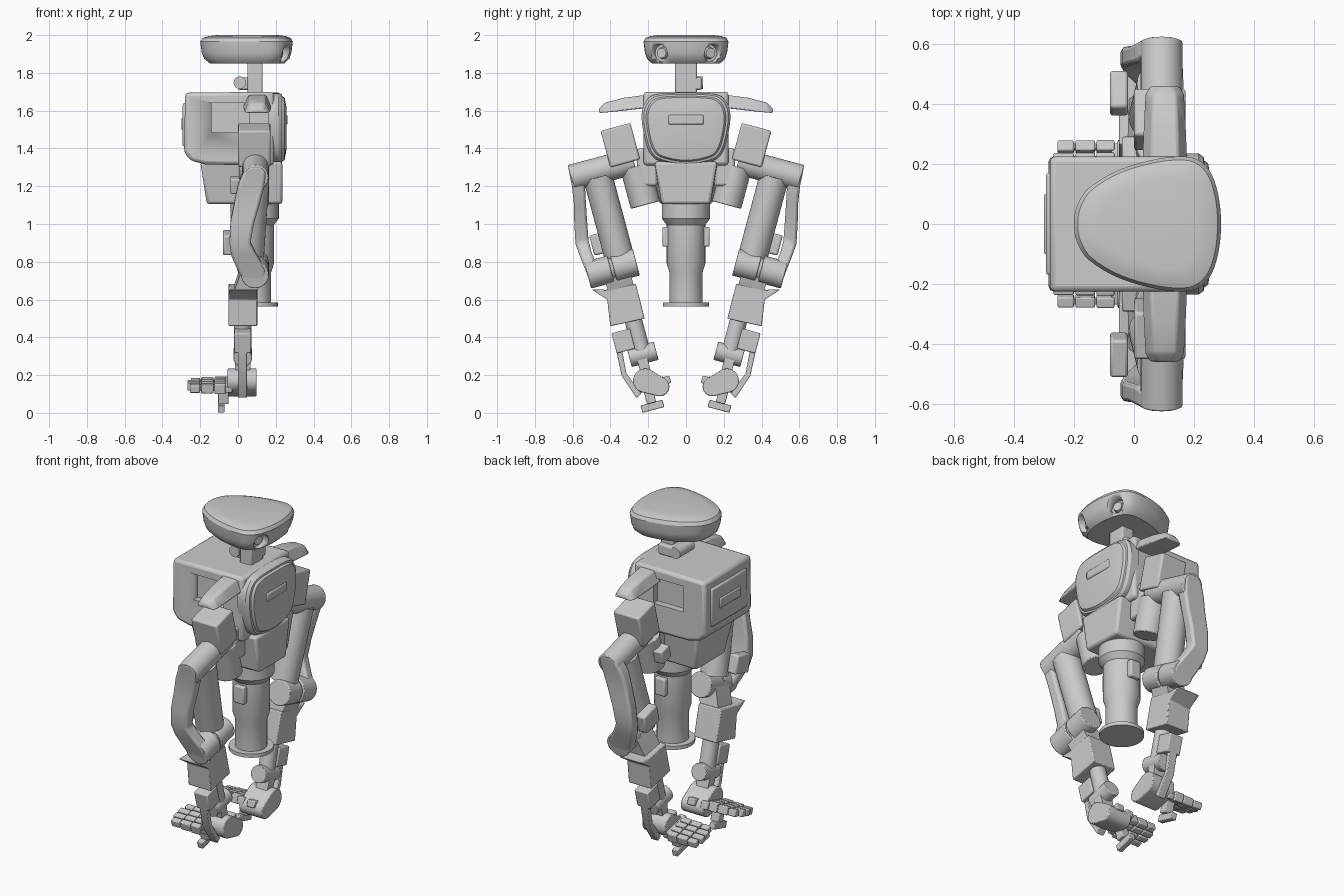
import bpy, bmesh, math
from mathutils import Matrix, Vector

if "Cube" in bpy.data.objects:
    bpy.data.objects.remove(bpy.data.objects["Cube"])

# Arm frame: local x = world x, local y = outward along the tilted shoulder, local z = up along the arm
T = math.radians(15)
C, S = math.cos(T), math.sin(T)
ARM = Matrix(((1, 0, 0, 0), (0, C, S, .47), (0, -S, C, 1.281), (0, 0, 0, 1)))
ID = Matrix.Identity(4)


def make(name, bm, M=ID, bevel=0, mirror=False, smooth=True):
    bm.transform(M)
    bmesh.ops.recalc_face_normals(bm, faces=bm.faces)
    for f in bm.faces:
        f.smooth = smooth
    for e in bm.edges:
        e.smooth = e.calc_face_angle(3) < math.radians(32)
    me = bpy.data.meshes.new(name)
    bm.to_mesh(me)
    bm.free()
    ob = bpy.data.objects.new(name, me)
    bpy.context.collection.objects.link(ob)
    if bevel:
        m = ob.modifiers.new("Bevel", 'BEVEL')
        m.width, m.segments, m.limit_method = bevel, 2, 'ANGLE'
    if mirror:
        m = ob.modifiers.new("Mirror", 'MIRROR')
        m.use_axis = (False, True, False)
        m.use_mirror_merge = False
    return ob


def loft(name, rings, **kw):
    bm = bmesh.new()
    rows = [[bm.verts.new(p) for p in r] for r in rings]
    n = len(rows[0])
    for a, b in zip(rows, rows[1:]):
        for i in range(n):
            bm.faces.new((a[i], a[(i + 1) % n], b[(i + 1) % n], b[i]))
    bm.faces.new(rows[0])
    bm.faces.new(rows[-1])
    return make(name, bm, **kw)


def box(name, lo, hi, **kw):
    (a, b, c), (d, e, f) = lo, hi
    return loft(name, [[(a, b, z), (d, b, z), (d, e, z), (a, e, z)] for z in (c, f)], **kw)


def cyl(name, p, q, r, r2=None, n=32, **kw):
    p, q = Vector(p), Vector(q)
    d = q - p
    bm = bmesh.new()
    bmesh.ops.create_cone(bm, cap_ends=True, segments=n, radius1=r,
                          radius2=r if r2 is None else r2, depth=d.length)
    bm.transform(Matrix.Translation((p + q) / 2) @ d.to_track_quat('Z', 'Y').to_matrix().to_4x4())
    return make(name, bm, **kw)


def circle(c, r, n=24):
    return [(c[0] + r * math.cos(i * math.tau / n), c[1] + r * math.sin(i * math.tau / n)) for i in range(n)]


def hull(name, pts, **kw):
    bm = bmesh.new()
    for p in pts:
        bm.verts.new(p)
    bmesh.ops.convex_hull(bm, input=bm.verts)
    bmesh.ops.dissolve_limit(bm, angle_limit=.01, verts=bm.verts, edges=bm.edges)
    return make(name, bm, **kw)


def closed_curve(half, k=4):
    # mirror a half outline (first and last point on the axis) and smooth it
    pts = half + [(a, -b) for a, b in half[-2:0:-1]]
    out, n = [], len(pts)
    for i in range(n):
        a, b, c, d = (Vector(pts[(i + j) % n]) for j in (-1, 0, 1, 2))
        for s in range(k):
            t = s / k
            out.append(.5 * (2 * b + (c - a) * t + (2 * a - 5 * b + 4 * c - d) * t * t
                             + (3 * b - a - 3 * c + d) * t ** 3))
    return out


def cut(ob, cutter):
    cutter.hide_render = True
    cutter.hide_set(True)
    cutter.display_type = 'WIRE'
    m = ob.modifiers.new("Cut", 'BOOLEAN')
    m.operation, m.solver, m.object = 'DIFFERENCE', 'EXACT', cutter


# Head: egg outline stacked in slices, with two eye sockets
egg = closed_curve([(.29, 0), (.28, .1), (.25, .18), (.19, .222), (.08, .217), (-.05, .18),
                    (-.15, .12), (-.19, .06), (-.2, 0)])
head = loft("head", [[(.06 + (p.x - .06) * s, p.y * s, z) for p in egg] for z, s in
                     ((1.85, .8), (1.875, .92), (1.91, .97), (1.965, 1), (1.985, .95), (1.995, .83), (2, .66))])
eye = Vector((.25, .14, 1.905))
look = Vector((math.cos(.4), math.sin(.4), 0))
cut(head, cyl("eye_socket_cutter", eye - look * .05, eye + look * .08, .046, mirror=True))
cyl("eye_lens", eye - look * .06, eye - look * .025, .034, .026, mirror=True)

# Neck
box("neck_post", (.05, -.057, 1.69), (.13, .057, 1.86), bevel=.008)
box("neck_joint_block", (.0, -.04, 1.71), (.13, .085, 1.775), bevel=.01)
cyl("neck_pivot", (.01, -.05, 1.748), (.01, .09, 1.748), .033)

# Torso case with recessed side windows
side = [(-.28, 1.695), (.19, 1.7), (.19, 1.31), (-.17, 1.315), (-.25, 1.335), (-.285, 1.38)]
torso = loft("torso_case", [[(x, y, z) for x, z in side] for y in (-.225, .225)], bevel=.018)
cut(torso, box("window_cutter", (-.14, .185, 1.485), (.06, .3, 1.64), mirror=True))
box("back_panel", (-.293, -.17, 1.41), (-.27, .17, 1.64), bevel=.01)
box("back_handle", (-.3, -.1, 1.5), (-.28, .1, 1.56), bevel=.006)

# Chest plate
chest = closed_curve([(1.695, 0), (1.69, .14), (1.66, .205), (1.58, .235), (1.45, .218),
                      (1.36, .18), (1.325, .11), (1.31, 0)])
loft("chest_plate", [[(x, p.y * s, 1.51 + (p.x - 1.51) * s) for p in chest] for x, s in
                     ((.16, 1), (.215, 1), (.232, .95), (.234, .9), (.247, .86), (.256, .6))])
box("chest_badge_bar", (.24, -.095, 1.525), (.263, .095, 1.578), bevel=.01)

# Abdomen and waist column
loft("abdomen", [[(a, -y, z), (b, -y * f, z), (b, y * f, z), (a, y, z)] for z, a, b, y, f in
                 ((1.105, -.165, .235, .14, .92), (1.33, -.2, .235, .18, .92))], bevel=.015)
prof = [(1.11, .128), (1.03, .128), (.995, .102), (.79, .102), (.745, .088), (.585, .088),
        (.585, .123), (.563, .123)]
loft("waist_column", [[(x, y, z) for x, y in circle((.088, 0), r, 40)] for z, r in prof])
box("waist_side_box", (.055, .08, .88), (.125, .125, .985), bevel=.008, mirror=True)

# Shoulder pads
loft("shoulder_pad", [[(a, y, lo), (b, y, lo), (b - .03, y, hi), (a + .03, y, hi)] for y, a, b, lo, hi in
                      ((.2, .025, .18, 1.615, 1.685), (.33, .03, .175, 1.6, 1.668),
                       (.43, .035, .17, 1.59, 1.642), (.46, .05, .155, 1.588, 1.612))],
     bevel=.008, mirror=True)
box("shoulder_mount", (.03, .15, 1.2), (.16, .26, 1.4), bevel=.015, mirror=True)

A = dict(M=ARM, mirror=True)
# Shoulder joint
box("shoulder_block", (0, -.235, .0), (.172, -.072, .2), bevel=.01, **A)
cyl("shoulder_barrel", (.092, -.2, 0), (.092, .142, 0), .07, bevel=.006, **A)
cyl("shoulder_motor", (.085, -.2, -.24), (.085, -.2, -.03), .08, bevel=.005, **A)
box("shoulder_motor_box", (-.04, -.24, -.17), (.055, -.16, -.09), bevel=.006, **A)

# Upper arm with swept outer shell
cyl("upper_arm_tube", (.088, .005, -.03), (.06, .005, -.46), .078, **A)
loft("upper_arm_shell", [[(a, i, w), (b, i, w), (b, o, w), (a, o, w)] for w, a, b, i, o in
                         ((.065, .06, .125, .08, .143), (.03, .03, .15, .08, .146), (-.045, .0, .14, .08, .15),
                          (-.14, -.02, .115, .1, .165), (-.24, -.04, .085, .12, .19),
                          (-.345, -.045, .065, .14, .211), (-.415, -.035, .1, .14, .205),
                          (-.5, .0, .15, .13, .195), (-.56, .03, .14, .13, .19))], bevel=.014, **A)
box("elbow_stop", (-.08, 0, -.43), (-.02, .13, -.32), bevel=.01, **A)

# Elbow
cyl("elbow_inner", (.09, -.075, -.52), (.09, .05, -.52), .073, bevel=.005, **A)
cyl("elbow_core", (.09, .04, -.52), (.09, .08, -.52), .06, **A)
cyl("elbow_outer", (.09, .065, -.52), (.09, .192, -.52), .073, bevel=.005, **A)

# Forearm
hull("forearm_link", [(x, v, w) for v in (-.03, .11) for x, w in
                      circle((.08, -.52), .06) + [(-.03, -.66), (.09, -.66)]], **A)
fore = [(-.04, -.82), (.146, -.812), (.125, -.672), (.19, -.6), (.117, -.62), (-.043, -.63)]
loft("forearm_box", [[(x, v, w) for v, w in fore] for x in (-.05, .102)], bevel=.005, **A)
cyl("forearm_tube", (.025, .02, -.8), (.025, .02, -1), .046, **A)
box("forearm_block", (-.02, .05, -.96), (.07, .15, -.85), bevel=.006, **A)

# Wrist with outer linkage bar
cyl("wrist_joint", (.025, -.055, -1), (.025, .092, -1), .05, bevel=.004, **A)
bar = [(.115, -.9), (.147, -.9), (.156, -1.08), (.11, -1.215), (.08, -1.2), (.128, -1.075)]
loft("wrist_bar", [[(x, v, w) for v, w in bar] for x in (.0, .048)], bevel=.004, **A)
hull("wrist_link", [(x, v, w) for v in (.0, .055) for x, w in
                    circle((.025, -1), .045) + circle((.025, -1.13), .035)], **A)

# Hand: egg-shaped palm, four jointed fingers and a thumb
hull("palm", [(x, v, w) for x in (-.055, .098) for v, w in
              circle((.042, -1.138), .064) + circle((-.025, -1.19), .05)], bevel=.005, **A)
box("knuckle_bar", (-.075, -.075, -1.19), (-.03, .1, -1.145), bevel=.006, **A)
box("palm_side_pad", (-.0, -.088, -1.185), (.05, -.04, -1.145), bevel=.005, **A)
for i, (v, tip) in enumerate(((-.055, -.25), (-.012, -.268), (.031, -.268), (.074, -.255))):
    for j, (a, b, h) in enumerate(((-.125, -.065, .027), (-.195, -.13, .024), (tip, -.2, .02))):
        box(f"finger_{i + 1}_segment_{j + 1}", (a, v, -1.168 - h), (b, v + .036, -1.168 + h), bevel=.005, **A)
    box(f"finger_{i + 1}_pin", (-.22, v + .009, -1.18), (-.06, v + .027, -1.156), **A)
box("thumb_base", (-.105, .015, -1.262), (-.05, .065, -1.18), bevel=.005, **A)
box("thumb", (-.107, -.02, -1.299), (-.072, .1, -1.259), bevel=.004, **A)
